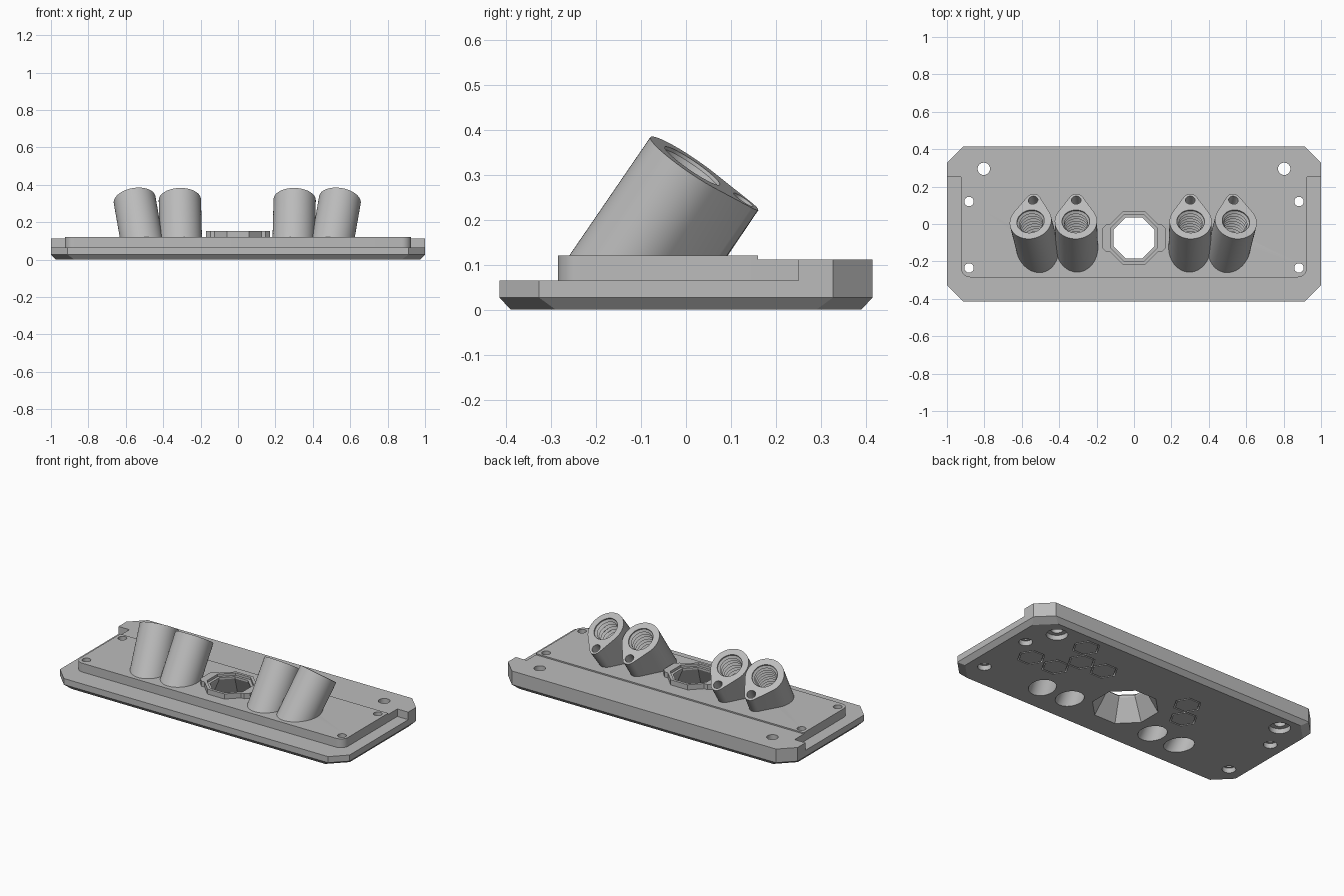
import bpy, bmesh
from math import sin, cos, pi, radians, acos
from mathutils import Matrix, Vector

cube = bpy.data.objects.get("Cube")
if cube:
    bpy.data.objects.remove(cube, do_unlink=True)

grey = bpy.data.materials.new("plain_grey")
grey.use_nodes = True
GREY = (0.5, 0.5, 0.5, 1)
grey.diffuse_color = GREY
grey.node_tree.nodes["Principled BSDF"].inputs["Base Color"].default_value = GREY


def loft(name, rings, matrix=Matrix(), cyclic=False):
    """Skin a stack of equal-length rings; cap the ends unless it wraps round."""
    bm = bmesh.new()
    loops = [[bm.verts.new(matrix @ Vector(p)) for p in ring] for ring in rings]
    pairs = list(zip(loops, loops[1:]))
    if cyclic:
        pairs.append((loops[-1], loops[0]))
    else:
        bm.faces.new(loops[0])
        bm.faces.new(loops[-1])
    for a, b in pairs:
        for i in range(len(a)):
            j = (i + 1) % len(a)
            bm.faces.new((a[i], a[j], b[j], b[i]))
    bmesh.ops.recalc_face_normals(bm, faces=bm.faces)
    mesh = bpy.data.meshes.new(name)
    bm.to_mesh(mesh)
    bm.free()
    mesh.materials.append(grey)
    obj = bpy.data.objects.new(name, mesh)
    bpy.context.scene.collection.objects.link(obj)
    return obj


def at(outline, z):
    return [(x, y, z) for x, y in outline]


def prism(name, outline, z0, z1, matrix=Matrix()):
    return loft(name, [at(outline, z0), at(outline, z1)], matrix)


def circle(r, x=0, y=0, n=32, turn=0.0):
    return [(x + r * cos(2 * pi * i / n + turn), y + r * sin(2 * pi * i / n + turn))
            for i in range(n)]


def octagon(apothem, x=0, y=0):
    return circle(apothem / cos(pi / 8), x, y, 8, pi / 8)


def chamfered(hx, hy, c):
    return [(hx, c - hy), (hx, hy - c), (hx - c, hy), (c - hx, hy),
            (-hx, hy - c), (-hx, c - hy), (c - hx, -hy), (hx - c, -hy)]


def boolean(obj, cutters, operation="DIFFERENCE"):
    bpy.context.view_layer.objects.active = obj
    for cutter in cutters:
        mod = obj.modifiers.new("cut", "BOOLEAN")
        mod.operation = operation
        mod.solver = "EXACT"
        mod.object = cutter
        bpy.ops.object.modifier_apply(modifier=mod.name)


# Base plate with bevelled underside
plate = loft("base_plate", [at(chamfered(0.975, 0.39, 0.1), 0),
                            at(chamfered(1, 0.415, 0.088), 0.027),
                            at(chamfered(1, 0.415, 0.088), 0.065)])

# Raised deck with rounded front corners
R = 0.05
deck_outline = [(0.925, 0.16), (-0.925, 0.16)]
for side, start in ((-1, pi), (1, 1.5 * pi)):
    for i in range(9):
        a = start + i * pi / 16
        deck_outline.append((side * (0.925 - R) + R * cos(a), R - 0.285 + R * sin(a)))
deck = prism("raised_deck", deck_outline, 0.065, 0.12)

# Rear block, widening to the full plate
half = [(0.925, 0.16), (0.925, 0.25), (1, 0.25), (1, 0.327), (0.912, 0.415)]
rear = prism("rear_block", half + [(-x, y) for x, y in reversed(half)], 0.065, 0.112)

# Eight-sided collar with side ears
CY = -0.075
collar = prism("collar", octagon(0.142, 0, CY), 0.12, 0.152)
ears = prism("collar_ears", [(x, y + CY) for x, y in chamfered(0.172, 0.075, 0.025)],
             0.12, 0.152)
boolean(collar, [ears], "UNION")

# Teardrop section for the sockets
BIG, SMALL, GAP = 0.113, 0.04, 0.137
tangent = acos((BIG - SMALL) / GAP)
teardrop = []
for i in range(33):
    a = tangent + (2 * pi - 2 * tangent) * i / 32
    teardrop.append((BIG * sin(a), BIG * cos(a)))
for i in range(13):
    a = -tangent + 2 * tangent * i / 12
    teardrop.append((SMALL * sin(a), GAP + SMALL * cos(a)))

# Ridged bore profile: (radius, depth)
bore = [(0.074, 0.03), (0.074, -0.008)]
for i in range(9):
    bore += [(0.062, -0.02 - 0.024 * i), (0.074, -0.032 - 0.024 * i)]
bore.append((0.074, -0.6))

# Four leaning sockets
floor = prism("floor_cutter", chamfered(2, 2, 0.1), -1, 0.12)
sockets, bores, helpers = [], [], [floor, ears]
for side, word in ((1, "left"), (-1, "right")):
    for x, lean, place in ((0.307, 1.5, "inner"), (0.549, 10, "outer")):
        frame = (Matrix.Translation((side * x - 0.004, 0.014, 0.32))
                 @ Matrix.Rotation(radians(side * lean), 4, "Y")
                 @ Matrix.Rotation(radians(-34), 4, "X"))
        socket = prism(f"{word}_{place}_socket", teardrop, -0.6, 0, frame)
        hole = loft("bore_cutter", [at(circle(r), z) for r, z in bore], frame)
        pin = prism("pin_cutter", circle(0.026, 0, GAP, 20), -0.12, 0.03, frame)
        boolean(socket, [floor, hole, pin])
        sockets.append(socket)
        bores.append(hole)
        helpers += [hole, pin]

# Central funnel opening with a shallow seat at the top
funnel = loft("funnel_cutter", [at(octagon(a, 0, CY), z) for a, z in
                                ((0.181, -0.01), (0.109, 0.125), (0.109, 0.137),
                                 (0.125, 0.137), (0.125, 0.2))])

# Screw holes, wider underneath
screws = []
for side in (1, -1):
    for x, y, r, wide, depth in ((0.803, 0.295, 0.033, 0.06, 0.03),
                                 (0.882, 0.12, 0.025, 0.038, 0.03),
                                 (0.882, -0.235, 0.025, 0.038, 0.03)):
        screws.append(loft("screw_cutter", [
            at(circle(q, side * x, y), z) for q, z in
            ((wide, -0.02), (wide, depth), (r, depth), (r, 0.2))]))

# Hexagonal grooves in the underside
grooves = []
for x, y in ((0.75, 0.01), (0.585, 0.285), (0.58, 0.015), (0.505, 0.15),
             (0.347, 0.153), (-0.25, 0.16), (-0.33, 0.03)):
    rings = [at(circle(r, x, y, 6), z) for r, z in
             ((0.08, -0.01), (0.08, 0.02), (0.071, 0.02), (0.071, -0.01))]
    grooves.append(loft("groove_cutter", rings, cyclic=True))

boolean(plate, [funnel] + bores + screws + grooves)
boolean(deck, [funnel] + bores + screws)
boolean(rear, screws)
boolean(collar, [funnel])

for obj in helpers + [funnel] + screws + grooves:
    bpy.data.objects.remove(obj, do_unlink=True)

# Smooth the round walls, keep edges crisp
bpy.ops.object.select_all(action="DESELECT")
for obj in sockets + [plate, deck, rear, collar]:
    obj.select_set(True)
bpy.context.view_layer.objects.active = plate
bpy.ops.object.shade_smooth_by_angle(angle=radians(25))
